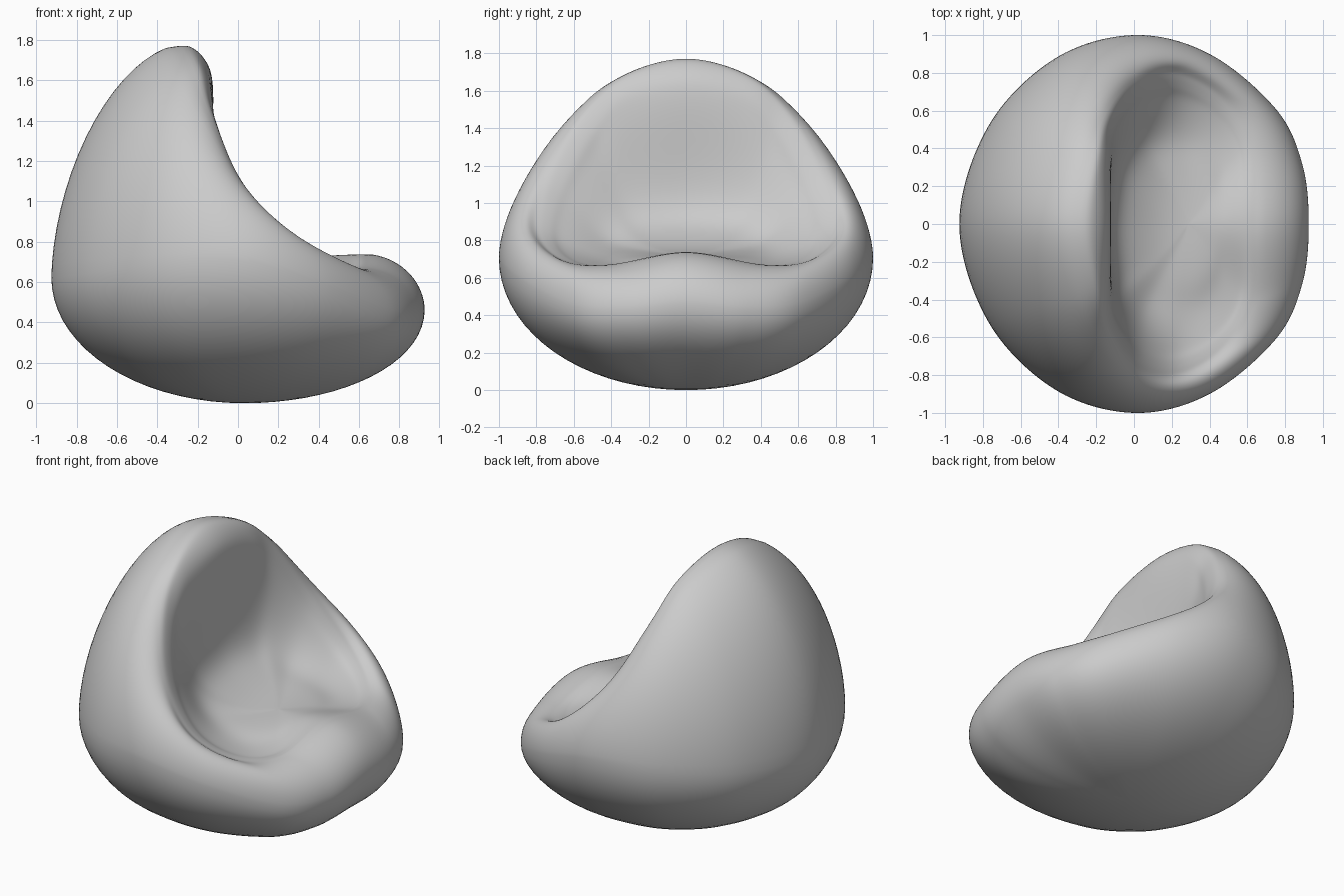
import bpy, bmesh, math
from mathutils import Vector

cube = bpy.data.objects.get("Cube")
if cube:
    bpy.data.objects.remove(cube, do_unlink=True)


def spline(p0, p1, p2, p3, t):
    """Point on a smooth curve between p1 and p2."""
    return 0.5 * (2 * p1 + (p2 - p0) * t + (2 * p0 - 5 * p1 + 4 * p2 - p3) * t ** 2
                  + (3 * p1 - p0 - 3 * p2 + p3) * t ** 3)


def closed_loop(half, steps):
    """Mirror a front-to-back half outline in y and smooth it into a closed loop."""
    keys = [Vector(p) for p in half]
    keys += [Vector((p.x, -p.y, p.z)) for p in reversed(keys[1:-1])]
    n = len(keys)
    return [spline(keys[i - 1], keys[i], keys[(i + 1) % n], keys[(i + 2) % n], s / steps)
            for i in range(n) for s in range(steps)]


# Guide outlines, each running from the front lip round one arm to the back
widest = [(.925, 0, .46), (.89, .32, .43), (.75, .61, .45), (.4, .9, .6),
          (0, 1, .71), (-.42, .875, .69), (-.77, .52, .64), (-.925, 0, .62)]
rim = [(.62, 0, .74), (.61, .42, .67), (.46, .68, .7), (.21, .81, .86),
       (0, .75, 1.13), (-.14, .58, 1.46), (-.21, .35, 1.68), (-.27, 0, 1.78)]
upper_wall = [(.55, 0, .738), (.55, .36, .665), (.42, .56, .685), (.22, .65, .785),
              (.03, .61, .98), (-.09, .48, 1.22), (-.12, .33, 1.42), (-.12, 0, 1.52)]
lower_wall = [(.49, 0, .735), (.47, .28, .68), (.37, .42, .685), (.23, .46, .73),
              (.07, .44, .81), (-.04, .37, .92), (-.1, .26, .98), (-.13, 0, 1.01)]
base = Vector((.03, 0, 0))
seat = Vector((.3, 0, .725))

STEPS, ROWS = 14, 18


def column(edge, top, upper, lower):
    """Profile from the underside, over the rim and down to the seat centre."""
    points = []
    # Rounded underside
    for i in range(1, ROWS + 1):
        a = math.pi / 2 * i / ROWS
        p = base.lerp(edge, math.sin(a))
        p.z = edge.z * (1 - math.cos(a))
        points.append(p)
    # Bulging outer wall, a little flatter towards the tall back
    power = 2 / (2 - .25 * min(1, max(0, (top.z - .7) / .4)))
    for i in range(1, ROWS + 1):
        a = math.pi / 2 * i / ROWS
        p = top.lerp(edge, max(0, math.cos(a)) ** power)
        p.z = edge.z + (top.z - edge.z) * math.sin(a) ** power
        points.append(p)
    # Inner edge, rolled over more at the top of the back, then backrest and seat
    roll = min(1, max(0, (top.z - 1.1) / .5))
    shoulder = top.lerp(upper, .5 + .25 * roll)
    shoulder.z = top.z + (upper.z - top.z) * (.38 - .06 * roll)
    before = 2 * top - shoulder
    before.z = shoulder.z
    middle = lower.lerp(seat, .4)
    middle.z = seat.z + (lower.z - seat.z) * .3
    after = 2 * seat - middle
    after.z = middle.z
    keys = [before, top, shoulder, upper, lower, middle, seat, after]
    for k in range(len(keys) - 3):
        for s in range(1, 9):
            points.append(spline(*keys[k:k + 4], s / 8))
    return points[:-1]


# Beanbag body as one seamless skin
bm = bmesh.new()
loops = [closed_loop(g, STEPS) for g in (widest, rim, upper_wall, lower_wall)]
columns = [[bm.verts.new(p) for p in column(*guides)] for guides in zip(*loops)]
bottom, centre = bm.verts.new(base), bm.verts.new(seat)
for i, here in enumerate(columns):
    there = columns[(i + 1) % len(columns)]
    bm.faces.new((bottom, there[0], here[0]))
    bm.faces.new((centre, here[-1], there[-1]))
    for j in range(len(here) - 1):
        bm.faces.new((here[j], there[j], there[j + 1], here[j + 1]))
# Relax the soft fabric of the hollow
hollow = [v for col in columns for v in col[2 * ROWS - 2:]] + [centre]
for _ in range(10):
    bmesh.ops.smooth_vert(bm, verts=hollow, factor=.5,
                          use_axis_x=True, use_axis_y=True, use_axis_z=True)
bmesh.ops.recalc_face_normals(bm, faces=bm.faces)
for face in bm.faces:
    face.smooth = True
mesh = bpy.data.meshes.new("beanbag_body")
bm.to_mesh(mesh)
bm.free()
body = bpy.data.objects.new("beanbag_body", mesh)
bpy.context.collection.objects.link(body)

# Plain grey fabric
fabric = bpy.data.materials.new("grey_fabric")
fabric.use_nodes = True
colour = (.6, .6, .6, 1)
fabric.diffuse_color = colour
fabric.node_tree.nodes["Principled BSDF"].inputs["Base Color"].default_value = colour
mesh.materials.append(fabric)
